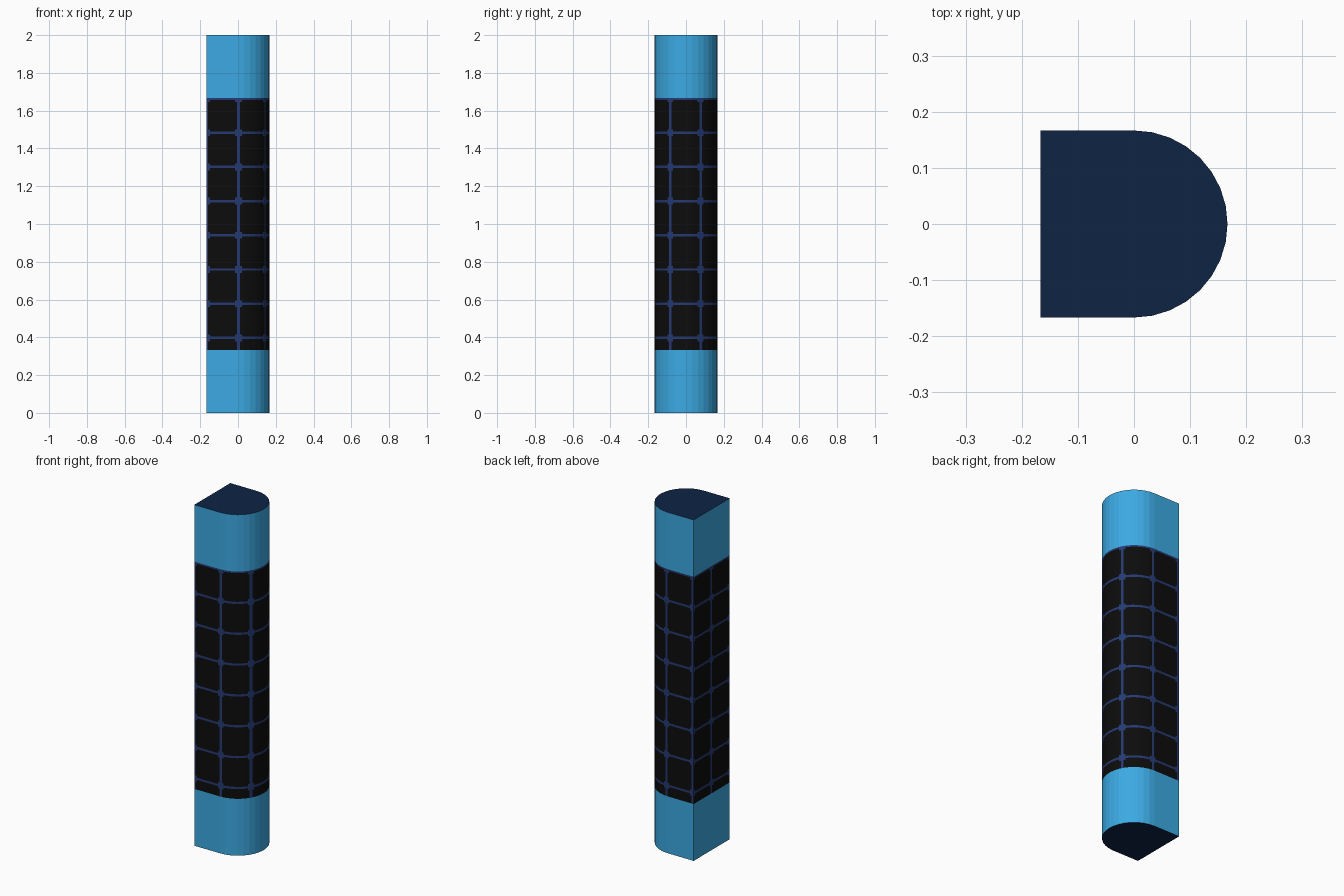
import bpy, bmesh, math

if "Cube" in bpy.data.objects:
    bpy.data.objects.remove(bpy.data.objects["Cube"])

R = 1 / 6                      # half width of the D-shaped section
Z1, Z2, H = 1 / 3, 5 / 3, 2.0  # band heights
SEG = 16                       # facets on the half round


def material(name, srgb):
    m = bpy.data.materials.new(name)
    lin = [((c / 255 + 0.055) / 1.055) ** 2.4 if c > 10 else c / 255 / 12.92 for c in srgb]
    m.diffuse_color = (*lin, 1)
    m.use_nodes = True
    m.node_tree.nodes["Principled BSDF"].inputs["Base Color"].default_value = m.diffuse_color
    return m


BLUE, BLACK, LINE, NAVY = range(4)
mats = [material("sky blue", (60, 170, 228)),
        material("near black", (12, 12, 12)),
        material("grid blue", (37, 58, 115)),
        material("navy cap", (14, 35, 69))]

# D-shaped outline as (distance along perimeter, x, y)
outline = [(0, -R, -R)]
for i in range(SEG + 1):
    a = math.pi * i / SEG
    outline.append((R + R * a, R * math.sin(a), -R * math.cos(a)))
P = 4 * R + math.pi * R
outline += [(P - 2 * R, -R, R), (P, -R, -R)]


def point(s):
    for (s0, x0, y0), (s1, x1, y1) in zip(outline, outline[1:]):
        if s <= s1:
            t = (s - s0) / (s1 - s0)
            return x0 + (x1 - x0) * t, y0 + (y1 - y0) * t


# Grid of painted lines with square nodes
STEP_S, STEP_Z, Z_REF = P / 7, 0.181, 1.664
HS, HZ, NODE = 0.0075, 0.0065, 0.018


def offset(v, ref, step):
    d = (v - ref) % step
    return min(d, step - d)


def grid_rule(s, z):
    ds, dz = offset(s, 0, STEP_S), offset(z, Z_REF, STEP_Z)
    if ds < HS or dz < HZ or (ds < NODE and dz < NODE):
        return LINE
    return BLACK


def wall(name, ss, zs, rule, cap=None):
    ss = sorted({round(s, 5) for s in ss})
    bm = bmesh.new()
    rings = [[bm.verts.new((*point(s), z)) for s in ss] for z in zs]
    n = len(ss)
    for k in range(len(zs) - 1):
        for i in range(n):
            j = (i + 1) % n
            s_next = ss[j] if j else P
            f = bm.faces.new((rings[k][i], rings[k][j], rings[k + 1][j], rings[k + 1][i]))
            f.material_index = rule((ss[i] + s_next) / 2, (zs[k] + zs[k + 1]) / 2)
    if cap == "top":
        bm.faces.new(rings[-1]).material_index = NAVY
    elif cap == "bottom":
        bm.faces.new(rings[0][::-1]).material_index = NAVY
    me = bpy.data.meshes.new(name)
    bm.to_mesh(me)
    bm.free()
    for m in mats:
        me.materials.append(m)
    ob = bpy.data.objects.new(name, me)
    bpy.context.collection.objects.link(ob)
    return ob


corners = [s for s, _, _ in outline[:-1]]

# Plain ends with dark caps
wall("lower_section", corners, [0, Z1], lambda s, z: BLUE, "bottom")
wall("upper_section", corners, [Z2, H], lambda s, z: BLUE, "top")

# Tiled middle, cut along the line and node borders
cuts_s = corners + [(k * STEP_S + d) % P for k in range(7) for d in (-NODE, -HS, HS, NODE)]
cuts_z = {Z1, Z2}
for k in range(8):
    for d in (-NODE, -HZ, HZ, NODE):
        z = Z_REF - k * STEP_Z + d
        if Z1 < z < Z2:
            cuts_z.add(z)
wall("tiled_middle", cuts_s, sorted(cuts_z), grid_rule)
